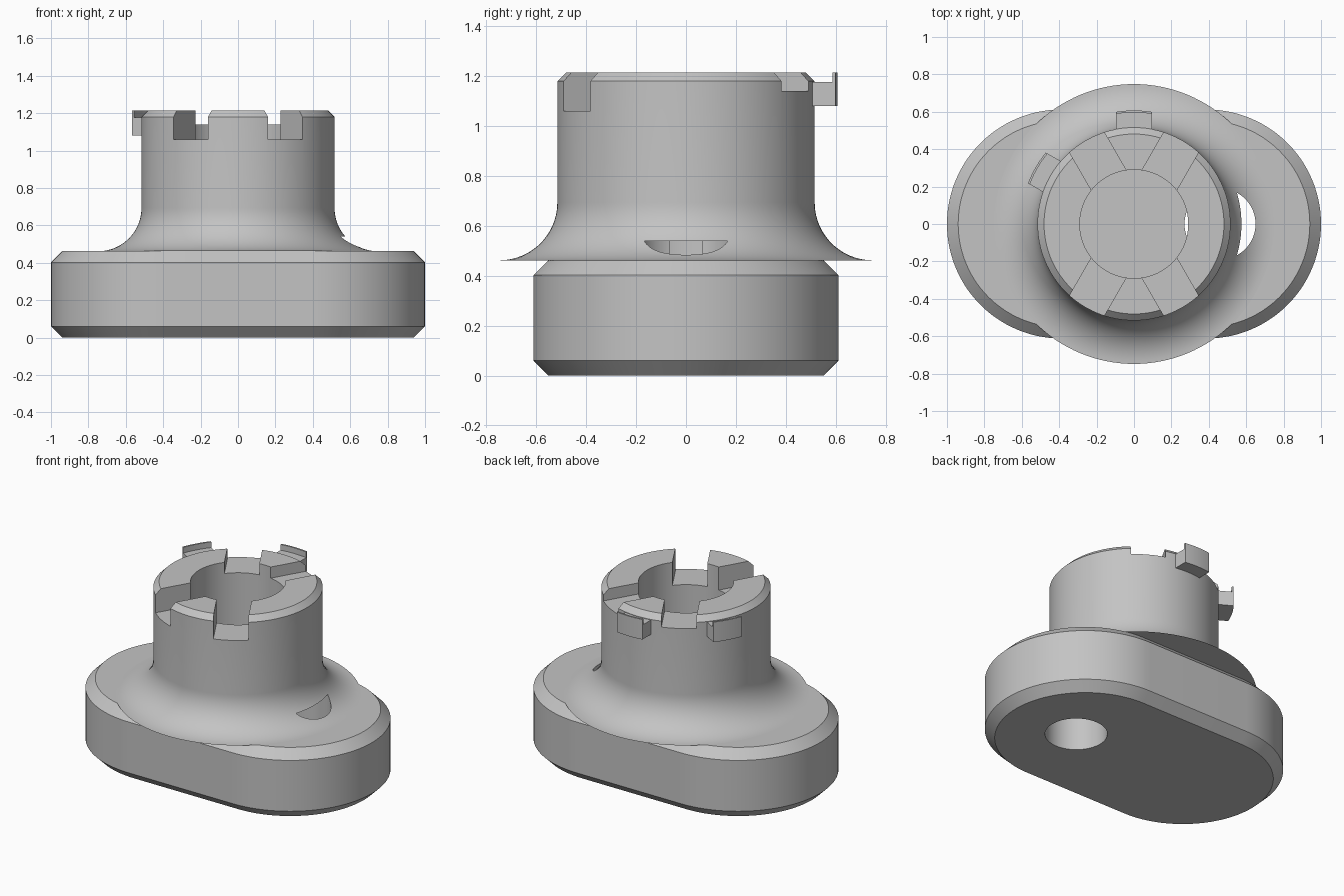
import bpy, bmesh
from math import sin, cos, pi, radians

cube = bpy.data.objects.get("Cube")
if cube:
    bpy.data.objects.remove(cube)

grey = bpy.data.materials.new("plain grey")
grey.use_nodes = True
grey.diffuse_color = (0.55, 0.55, 0.55, 1)
grey.node_tree.nodes["Principled BSDF"].inputs["Base Color"].default_value = (0.55, 0.55, 0.55, 1)


def add_object(name, bm):
    bmesh.ops.recalc_face_normals(bm, faces=bm.faces)
    mesh = bpy.data.meshes.new(name)
    bm.to_mesh(mesh)
    bm.free()
    mesh.materials.append(grey)
    obj = bpy.data.objects.new(name, mesh)
    bpy.context.collection.objects.link(obj)
    return obj


def loft(name, rings, closed=False):
    """Skin a stack of point rings; cap the ends or join last to first."""
    bm = bmesh.new()
    loops = [[bm.verts.new(p) for p in ring] for ring in rings]
    pairs = list(zip(loops, loops[1:]))
    if closed:
        pairs.append((loops[-1], loops[0]))
    else:
        bm.faces.new(loops[0])
        bm.faces.new(loops[-1])
    n = len(loops[0])
    for a, b in pairs:
        for i in range(n):
            j = (i + 1) % n
            bm.faces.new((a[i], a[j], b[j], b[i]))
    return add_object(name, bm)


def circle(r, z, x=0, n=128):
    return [(x + r * cos(2 * pi * i / n), r * sin(2 * pi * i / n), z) for i in range(n)]


def stadium(r, z, half=0.388, n=56):
    ring = []
    for side, start in ((1, -pi / 2), (-1, pi / 2)):
        for i in range(n + 1):
            a = start + pi * i / n
            ring.append((side * half + r * cos(a), r * sin(a), z))
    return ring


def cut(obj, cutter):
    mod = obj.modifiers.new("cut", 'BOOLEAN')
    mod.operation = 'DIFFERENCE'
    mod.solver = 'EXACT'
    mod.object = cutter
    bpy.context.view_layer.objects.active = obj
    bpy.ops.object.modifier_apply(modifier=mod.name)


def slot_cutter(angle, floor):
    """Parallel-sided radial box, open at the top."""
    c, s = cos(radians(angle)), sin(radians(angle))
    outline = [(0.1, -0.107), (0.7, -0.107), (0.7, 0.107), (0.1, 0.107)]
    return loft("slot_cutter", [[(u * c - v * s, u * s + v * c, z) for u, v in outline]
                                for z in (floor, 1.4)])


def tab_piece(name, angle, inner, outer, z0, z1, half=0.095, n=10):
    """Block with curved inner and outer faces, standing off the collar."""
    c, s = cos(radians(angle)), sin(radians(angle))
    steps = [half * (2 * i / n - 1) for i in range(n + 1)]
    outline = [((outer ** 2 - v * v) ** 0.5, v) for v in steps]
    outline += [((inner ** 2 - v * v) ** 0.5, v) for v in reversed(steps)]
    return loft(name, [[(u * c - v * s, u * s + v * c, z) for u, v in outline] for z in (z0, z1)])


# Chamfered base plate
base = loft("base", [stadium(0.552, 0), stadium(0.612, 0.06),
                     stadium(0.612, 0.402), stadium(0.552, 0.462)])

# Hollow collar with a flared foot and a chamfered rim
profile = [(0.29, 0.462)]
for i in range(21):
    a = pi / 2 * i / 20
    profile.append((0.748 - 0.232 * sin(a), 0.694 - 0.232 * cos(a)))
profile += [(0.516, 1.18), (0.481, 1.215), (0.29, 1.215)]
collar = loft("collar", [circle(r, z) for r, z in profile], closed=True)

# Off-centre pin hole through the base into the flare
hole = loft("hole_cutter", [circle(0.19, z, 0.46, 64) for z in (-0.1, 0.54)])
cut(base, hole)
cut(collar, hole)
cutters = [hole]

# Four rim slots, the front pair deeper
for angle, floor in ((60, 1.14), (120, 1.14), (240, 1.06), (300, 1.06)):
    cutter = slot_cutter(angle, floor)
    cut(collar, cutter)
    cutters.append(cutter)
for cutter in cutters:
    bpy.data.objects.remove(cutter)

# Two outer tabs, each with a thin raised lip
parts = [base, collar]
for name, angle in (("back", 90), ("side", 150)):
    parts.append(tab_piece(name + "_tab", angle, 0.505, 0.596, 1.08, 1.177))
    parts.append(tab_piece(name + "_tab_lip", angle, 0.596, 0.607, 1.08, 1.215))

# Smooth curved walls, crisp edges
bpy.ops.object.select_all(action='DESELECT')
for obj in parts:
    obj.select_set(True)
bpy.context.view_layer.objects.active = base
bpy.ops.object.shade_smooth_by_angle(angle=radians(30))
